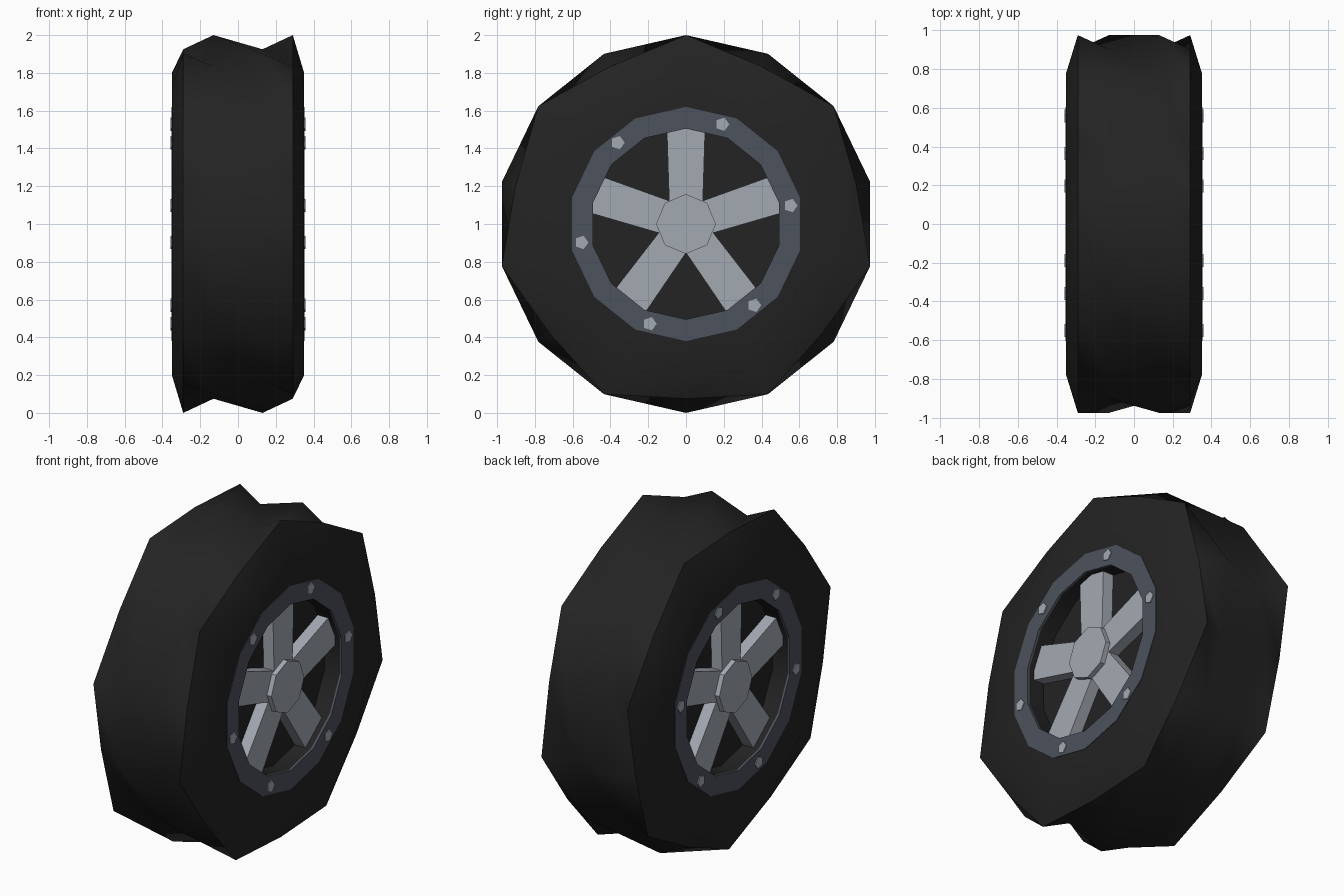
import bpy, bmesh
from math import sin, cos, pi, radians
from mathutils import Matrix, Vector

if "Cube" in bpy.data.objects:
    bpy.data.objects.remove(bpy.data.objects["Cube"], do_unlink=True)

SIDES = 14
AXLE = Vector((0, 0, 1))


def material(name, rgb):
    m = bpy.data.materials.new(name)
    m.use_nodes = True
    m.diffuse_color = (*rgb, 1)
    bsdf = m.node_tree.nodes["Principled BSDF"]
    bsdf.inputs["Base Color"].default_value = (*rgb, 1)
    bsdf.inputs["Roughness"].default_value = 0.8
    return m


rubber = material("black rubber", (0.017, 0.017, 0.017))
steel = material("dark blue steel", (0.075, 0.085, 0.11))
alloy = material("light alloy", (0.37, 0.40, 0.45))


def make_object(name, bm, mat, mirror=True):
    bmesh.ops.recalc_face_normals(bm, faces=bm.faces)
    mesh = bpy.data.meshes.new(name)
    bm.to_mesh(mesh)
    bm.free()
    mesh.materials.append(mat)
    ob = bpy.data.objects.new(name, mesh)
    ob.location = AXLE
    bpy.context.collection.objects.link(ob)
    if mirror:
        ob.modifiers.new("both_sides", 'MIRROR').use_axis = (True, False, False)
    return ob


def polar(x, r, angle):
    """Point around the axle, angle measured from straight up towards +y."""
    return Vector((x, r * sin(angle), r * cos(angle)))


def add_prism(bm, outline, x0, x1):
    """Extrude a (y, z) outline along the axle."""
    back = [bm.verts.new((x0, y, z)) for y, z in outline]
    front = [bm.verts.new((x1, y, z)) for y, z in outline]
    bm.faces.new(back)
    bm.faces.new(front)
    n = len(outline)
    for i in range(n):
        j = (i + 1) % n
        bm.faces.new((back[i], back[j], front[j], front[i]))


def polygon(sides, r, start=0.0, centre=(0, 0)):
    return [(centre[0] + r * sin(start + 2 * pi * i / sides),
             centre[1] + r * cos(start + 2 * pi * i / sides)) for i in range(sides)]


# Tyre: recessed centre, sidewalls and a zigzag tread; (x, even radius, odd radius)
HIGH, LOW = 1.0, 0.925
half = [(0.13, LOW, HIGH), (0.29, HIGH, LOW), (0.35, 0.8, 0.8),
        (0.35, 0.507, 0.507), (0.235, 0.507, 0.507)]
profile = [(-x, odd, even) for x, even, odd in reversed(half)] + half
bm = bmesh.new()
rings = []
for x, even, odd in profile:
    rings.append([bm.verts.new(polar(x, odd if i % 2 else even, 2 * pi * i / SIDES))
                  for i in range(SIDES)])
for a, b in zip(rings, rings[1:]):
    for i in range(SIDES):
        j = (i + 1) % SIDES
        bm.faces.new((a[i], a[j], b[i]))
        bm.faces.new((a[j], b[j], b[i]))
bm.faces.new(rings[0])
bm.faces.new(rings[-1])
for f in bm.faces:
    f.smooth = True
# keep the tread shoulders and the recess edges crisp
for k in (0, 1, 3, -4, -2, -1):
    for i in range(SIDES):
        bm.edges.get((rings[k][i], rings[k][i - 1])).smooth = False
make_object("tire", bm, rubber, mirror=False)

# Rim ring: thin flat band lying on the sidewall
bm = bmesh.new()
loops = [[bm.verts.new(polar(x, r, 2 * pi * i / SIDES)) for i in range(SIDES)]
         for x, r in ((0.34, 0.62), (0.353, 0.62), (0.353, 0.505), (0.34, 0.505))]
for k in range(4):
    a, b = loops[k], loops[(k + 1) % 4]
    for i in range(SIDES):
        j = (i + 1) % SIDES
        bm.faces.new((a[i], a[j], b[j], b[i]))
make_object("rim_ring", bm, steel)

# Five spokes, slightly wider towards the rim
bm = bmesh.new()
for k in range(5):
    before = set(bm.verts)
    add_prism(bm, [(-0.088, 0.08), (0.088, 0.08), (0.102, 0.53), (-0.102, 0.53)], 0.225, 0.305)
    bmesh.ops.rotate(bm, verts=[v for v in bm.verts if v not in before],
                     cent=(0, 0, 0), matrix=Matrix.Rotation(2 * pi * k / 5, 3, 'X'))
make_object("spokes", bm, alloy)

# Hub cap
bm = bmesh.new()
add_prism(bm, polygon(8, 0.158), 0.225, 0.335)
make_object("hub_cap", bm, alloy)

# Six five-sided bolts on the rim ring
bm = bmesh.new()
for k in range(6):
    p = polar(0, 0.562, radians(20 + 60 * k))
    add_prism(bm, polygon(5, 0.037, pi / 2, (p.y, p.z)), 0.345, 0.358)
make_object("rim_bolts", bm, alloy)
